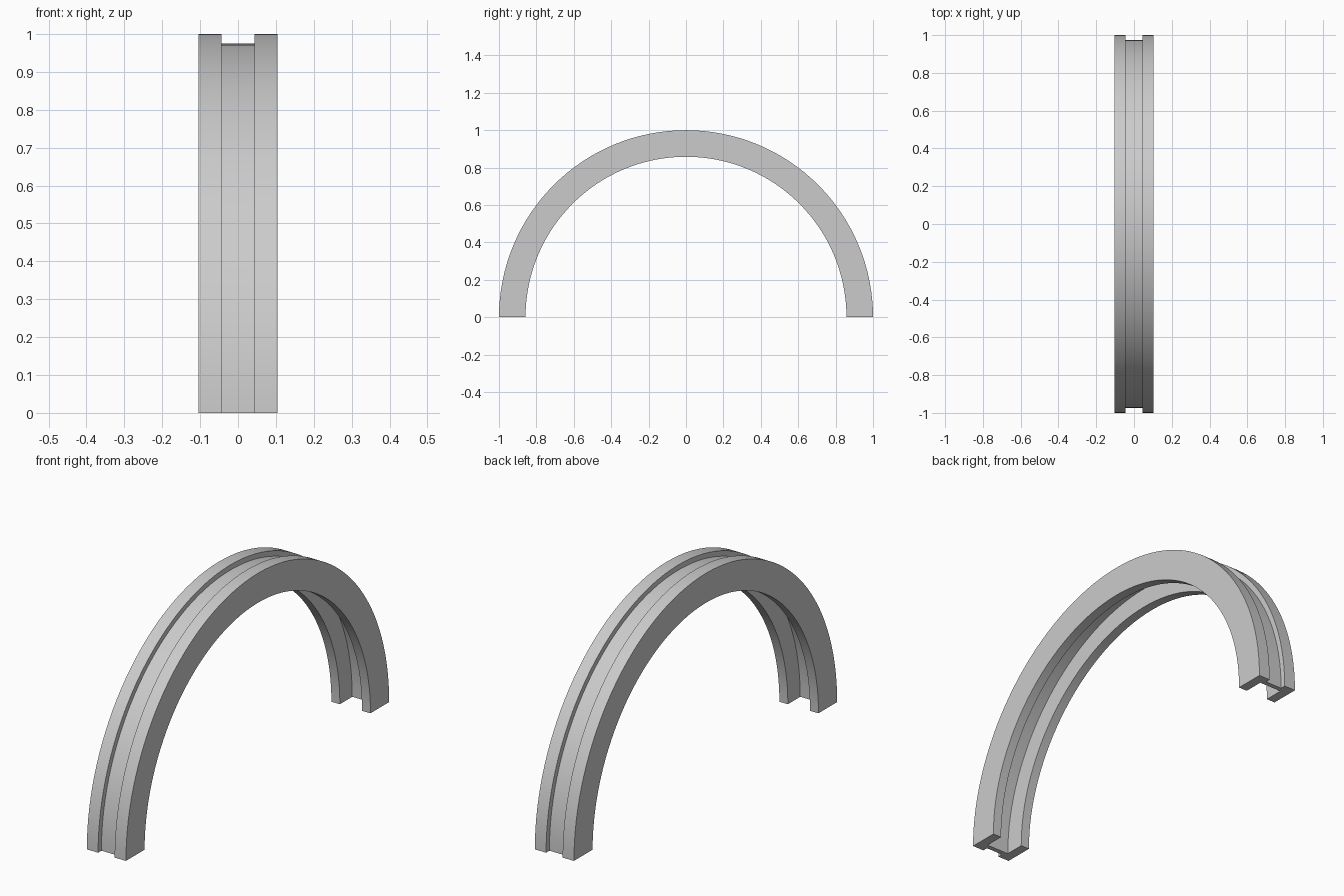
import bpy, bmesh
from math import pi, radians
from mathutils import Matrix

cube = bpy.data.objects.get("Cube")
if cube:
    bpy.data.objects.remove(cube, do_unlink=True)

# Plain grey material
grey = bpy.data.materials.new("plain_grey")
grey.use_nodes = True
color = (0.6, 0.6, 0.6, 1.0)
grey.diffuse_color = color
grey.node_tree.nodes["Principled BSDF"].inputs["Base Color"].default_value = color

# Half of the H-shaped section as (x, radius), mirrored to the other side
R_OUT, R_IN, HALF_WIDTH = 1.0, 0.858, 0.104
GROOVE, GROOVE_FLOOR = 0.044, 0.975
CHANNEL, CHANNEL_FLOOR = 0.059, 0.952
half = [(GROOVE, GROOVE_FLOOR), (GROOVE, R_OUT), (HALF_WIDTH, R_OUT),
        (HALF_WIDTH, R_IN), (CHANNEL, R_IN), (CHANNEL, CHANNEL_FLOOR)]
section = half + [(-x, r) for x, r in reversed(half)]

# Sweep the section through a half circle and cap both feet
STEPS = 64
bm = bmesh.new()
rings = []
for i in range(STEPS + 1):
    turn = Matrix.Rotation(pi * i / STEPS, 3, 'X')
    ring = [bm.verts.new((x, r, 0)) for x, r in section]
    bmesh.ops.rotate(bm, verts=ring, cent=(0, 0, 0), matrix=turn)
    rings.append(ring)
n = len(section)
for a, b in zip(rings, rings[1:]):
    for j in range(n):
        k = (j + 1) % n
        bm.faces.new((a[j], a[k], b[k], b[j]))
bm.faces.new(rings[0])
bm.faces.new(rings[-1])
bmesh.ops.recalc_face_normals(bm, faces=bm.faces)

mesh = bpy.data.meshes.new("grooved_arch")
bm.to_mesh(mesh)
bm.free()
mesh.materials.append(grey)
arch = bpy.data.objects.new("grooved_arch", mesh)
bpy.context.collection.objects.link(arch)

# Smooth along the curve, sharp at the section corners
bpy.ops.object.select_all(action='DESELECT')
arch.select_set(True)
bpy.context.view_layer.objects.active = arch
bpy.ops.object.shade_smooth_by_angle(angle=radians(30))
